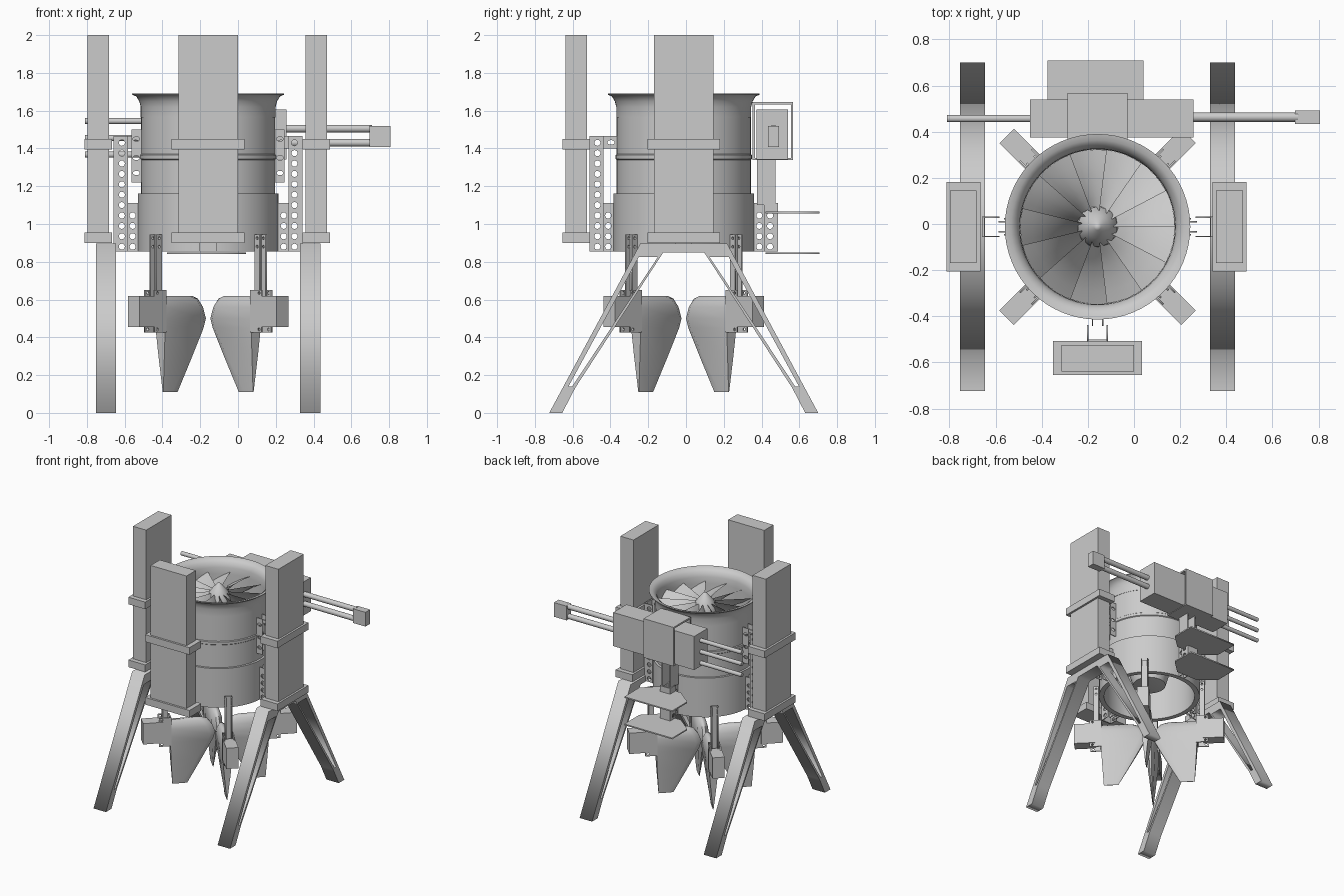
import bpy, bmesh
from math import pi, cos, sin, radians
from mathutils import Matrix, Vector

if "Cube" in bpy.data.objects:
    bpy.data.objects.remove(bpy.data.objects["Cube"])

GREY = (0.6, 0.6, 0.6, 1)
metal = bpy.data.materials.new("plain_grey")
metal.use_nodes = True
metal.diffuse_color = GREY
metal.node_tree.nodes["Principled BSDF"].inputs["Base Color"].default_value = GREY

AXIS = Vector((-0.158, -0.012, 0))
UPRIGHT = Matrix.Rotation(pi / 2, 4, 'X')


def around(deg):
    """Frame whose x axis points outwards from the duct axis."""
    return Matrix.Translation(AXIS) @ Matrix.Rotation(radians(deg), 4, 'Z')


def add(name, mesh, matrix=Matrix(), smooth=False):
    mesh.materials.clear()
    mesh.materials.append(metal)
    ob = bpy.data.objects.new(name, mesh)
    bpy.context.collection.objects.link(ob)
    ob.matrix_world = matrix
    if smooth:
        bpy.ops.object.select_all(action='DESELECT')
        ob.select_set(True)
        bpy.context.view_layer.objects.active = ob
        bpy.ops.object.shade_smooth_by_angle(angle=radians(35))
    return ob


def finish(name, bm, matrix=Matrix(), smooth=False):
    bmesh.ops.recalc_face_normals(bm, faces=bm.faces)
    mesh = bpy.data.meshes.new(name)
    bm.to_mesh(mesh)
    bm.free()
    return add(name, mesh, matrix, smooth)


def box(name, x, y, z, matrix=Matrix()):
    bm = bmesh.new()
    bmesh.ops.create_cube(bm, size=1)
    for v in bm.verts:
        v.co = [(a + b) / 2 + c * (b - a) for (a, b), c in zip((x, y, z), v.co)]
    return finish(name, bm, matrix)


def rod(name, x0, x1, y, z, r):
    bm = bmesh.new()
    turn = Matrix.Translation(((x0 + x1) / 2, y, z)) @ Matrix.Rotation(pi / 2, 4, 'Y')
    bmesh.ops.create_cone(bm, cap_ends=True, segments=20, radius1=r, radius2=r,
                          depth=x1 - x0, matrix=turn)
    return finish(name, bm, smooth=True)


def lathe(name, profile, closed, segments=64):
    bm = bmesh.new()
    pts = [bm.verts.new((r, 0, z)) for r, z in profile]
    ends = pts[1:] + pts[:1] if closed else pts[1:]
    edges = [bm.edges.new(p) for p in zip(pts, ends)]
    bmesh.ops.spin(bm, geom=pts + edges, cent=(0, 0, 0), axis=(0, 0, 1),
                   angle=2 * pi, steps=segments, use_duplicate=False)
    bmesh.ops.remove_doubles(bm, verts=bm.verts, dist=0.0005)
    return finish(name, bm, Matrix.Translation(AXIS), True)


def plate(name, outlines, thickness, matrix):
    """Flat plate from an outline, further outlines being its holes."""
    curve = bpy.data.curves.new(name, 'CURVE')
    curve.dimensions, curve.fill_mode = '2D', 'BOTH'
    curve.extrude = thickness / 2
    for line in outlines:
        s = curve.splines.new('POLY')
        s.points.add(len(line) - 1)
        for p, (a, b) in zip(s.points, line):
            p.co = (a, b, 0, 1)
        s.use_cyclic_u = True
    tmp = bpy.data.objects.new(name + "_outline", curve)
    bpy.context.collection.objects.link(tmp)
    bpy.context.view_layer.update()
    mesh = bpy.data.meshes.new_from_object(
        tmp.evaluated_get(bpy.context.evaluated_depsgraph_get()))
    bpy.data.objects.remove(tmp)
    return add(name, mesh, matrix)


def hole(x, y, r=0.016, stretch=1.0):
    return [(x + stretch * r * cos(i * pi / 8), y + r * sin(i * pi / 8)) for i in range(16)]


def rect(x0, x1, y0, y1):
    return [(x0, y0), (x1, y0), (x1, y1), (x0, y1)]


# Duct with stepped skin and flared intake lip
lathe("duct", [(.372, .854), (.372, 1.162), (.355, 1.162), (.355, 1.34), (.361, 1.345),
               (.361, 1.365), (.355, 1.37), (.355, 1.565), (.357, 1.565), (.357, 1.62),
               (.365, 1.65), (.38, 1.675), (.402, 1.685), (.402, 1.69), (.375, 1.685),
               (.35, 1.665), (.338, 1.63), (.335, 1.58), (.335, .854)], True)
# Spinner, motor hub and tail
lathe("spinner", [(0, 1.67), (.015, 1.66), (.05, 1.62), (.085, 1.57), (.09, 1.5), (0, 1.5)], False)
lathe("motor_hub", [(0, 1.5), (.14, 1.49), (.15, 1.3), (.15, 1.05), (.12, .95), (0, .93)], False)

# Fan rotor: each blade drops from its leading to its trailing edge
BLADES = 13
bm = bmesh.new()
for b in range(BLADES):
    rows = []
    for i in range(6):
        r = .07 + .053 * i
        row = []
        for j in range(5):
            t = j / 4
            a = 2 * pi / BLADES * (b + 1.12 * t)
            row.append(bm.verts.new((r * cos(a), r * sin(a), 1.6 - .11 * t + .02 * t * (1 - t))))
        rows.append(row)
    for p, q in zip(rows, rows[1:]):
        for j in range(4):
            bm.faces.new((p[j], q[j], q[j + 1], p[j + 1]))
finish("fan_blades", bm, Matrix.Translation(AXIS), True)

# Stator arms holding the hub
for k in range(4):
    box("stator_arm", (.12, .34), (-.008, .008), (1.08, 1.25), around(45 + 90 * k))

# Tall packs on three sides with their straps
for deg, depth in ((0, .012), (180, .012), (270, 0)):
    m = around(deg)
    near = .512 + depth * (1 if deg else 0.2)
    box("pack", (near, near + .115), (-.157, .157), (.9, 2), m)
    for z in (.9, 1.395):
        box("pack_strap", (near - .016, near + .131), (-.193, .193), (z, z + .056), m)

# Perforated mounting brackets
for deg in (0, 90, 180, 270):
    top = 1.11 if deg == 90 else 1.465
    m = around(deg)
    rows = [.88 + .055 * i for i in range(11) if .88 + .055 * i < top - .03]
    column = [rect(.425, .492, .854, top)] + [hole(.457, z) for z in rows]
    web = [rect(.371, .43, .854, 1.11)] + [hole(.4, z) for z in rows[:4]]
    for s in (-1, 1):
        plate("bracket_column", column, .006,
              m @ Matrix.Translation((0, s * .042, 0)) @ UPRIGHT)
        side = m @ Matrix.Translation((0, s * .022, 0)) @ UPRIGHT
        plate("bracket_web", web, .006, side)
        if deg != 90:
            arm = [rect(.353, .43, 1.4, 1.465), hole(.385, 1.432, .012, 1.6)]
            plate("bracket_arm", arm, .006, side)
            if deg != 270:
                foot = [rect(.353, .405, 1.22, 1.5), hole(.38, 1.27, .012, 1.5),
                        hole(.38, 1.35, .012, 1.5), hole(.38, 1.45, .012, 1.5)]
                plate("bracket_foot", foot, .006,
                      m @ Matrix.Translation((0, s * .034, 0)) @ UPRIGHT)
    box("bracket_back", (.489, .5), (-.045, .045), (.854, top), m)

# A-frame legs, one on each side
half = [(-.712, 0), (-.643, 0), (-.574, .133), (-.108, .85)]
outline = half + [(-y, z) for y, z in reversed(half)] + [(.23, .896), (-.23, .896)]
window = [(-.61, .14), (-.59, .14), (-.137, .825), (-.238, .825)]
mirror = [(-y, z) for y, z in window]
for x in (-.699, .383):
    frame = Matrix.Translation((x, AXIS.y, 0)) @ Matrix.Rotation(pi / 2, 4, 'Z') @ UPRIGHT
    plate("leg_frame", [outline, window, mirror], .108, frame)

# Steering vanes in the exhaust: height, inner radius, outer radius, half thickness
SECTIONS = [(.62, .125, .36, .01), (.605, .085, .36, .026), (.56, .05, .36, .038),
            (.5, .028, .36, .038), (.45, .045, .358, .036), (.3, .125, .35, .022),
            (.11, .23, .338, .002)]
for k in range(4):
    m = around(45 + 90 * k)
    bm = bmesh.new()
    loops = []
    for z, r0, r1, t in SECTIONS:
        ring = ((r0, -t * .3), (r0 + .04, -t), (r1, -t), (r1, t), (r0 + .04, t), (r0, t * .3))
        loops.append([bm.verts.new((x, y, z)) for x, y in ring])
    for p, q in zip(loops, loops[1:]):
        for j in range(6):
            n = (j + 1) % 6
            bm.faces.new((p[j], p[n], q[n], q[j]))
    bm.faces.new(loops[0])
    bm.faces.new(loops[-1])
    finish("steering_vane", bm, m, True)
    # Vane servo, its bracket and the hanging strut
    box("servo", (.4, .557), (-.044, .044), (.456, .62), m)
    for s in (-1, 1):
        cheek = [rect(.355, .44, .425, .65), hole(.42, .442, .008), hole(.42, .635, .008)]
        plate("servo_cheek", cheek, .008, m @ Matrix.Translation((0, s * .036, 0)) @ UPRIGHT)
        rail = [rect(.374, .412, .5, .945), hole(.393, .925, .008), hole(.393, .88, .008)]
        plate("strut_rail", rail, .008, m @ Matrix.Translation((0, s * .023, 0)) @ UPRIGHT)
    box("servo_cheek_back", (.352, .362), (-.04, .04), (.425, .65), m)
    box("strut_web", (.374, .382), (-.023, .023), (.5, .945), m)

# Equipment case at the back with its hollow clamp
box("case", (-.45, .257), (.374, .54), (1.342, 1.607))
for part, y, z in (("top", (.352, .567), (1.632, 1.645)), ("bottom", (.352, .567), (1.338, 1.35)),
                   ("inner", (.352, .364), (1.338, 1.645)), ("outer", (.555, .567), (1.338, 1.645))):
    box("case_clamp_" + part, (-.288, -.028), y, z)
for s in (-1, 1):
    box("case_support", (AXIS.x + s * .034 - .005, AXIS.x + s * .034 + .005),
        (.375, .475), (1.1, 1.342))

# Rods on both ends of the case
for z in (1.505, 1.43):
    rod("long_rod", .25, .71, .463, z, .02)
box("rod_end_block", (.697, .807), (.434, .492), (1.408, 1.52))
for z in (1.545, 1.455, 1.367):
    rod("short_rod", -.81, -.44, .457, z, .016)

# Two shelves below the case
shelf = [(-.25, .42), (-.375, .52), (-.375, .708), (.042, .708), (.042, .52), (-.066, .42)]
for z in (.845, 1.06):
    plate("shelf", [shelf], .01, Matrix.Translation((0, 0, z)))
